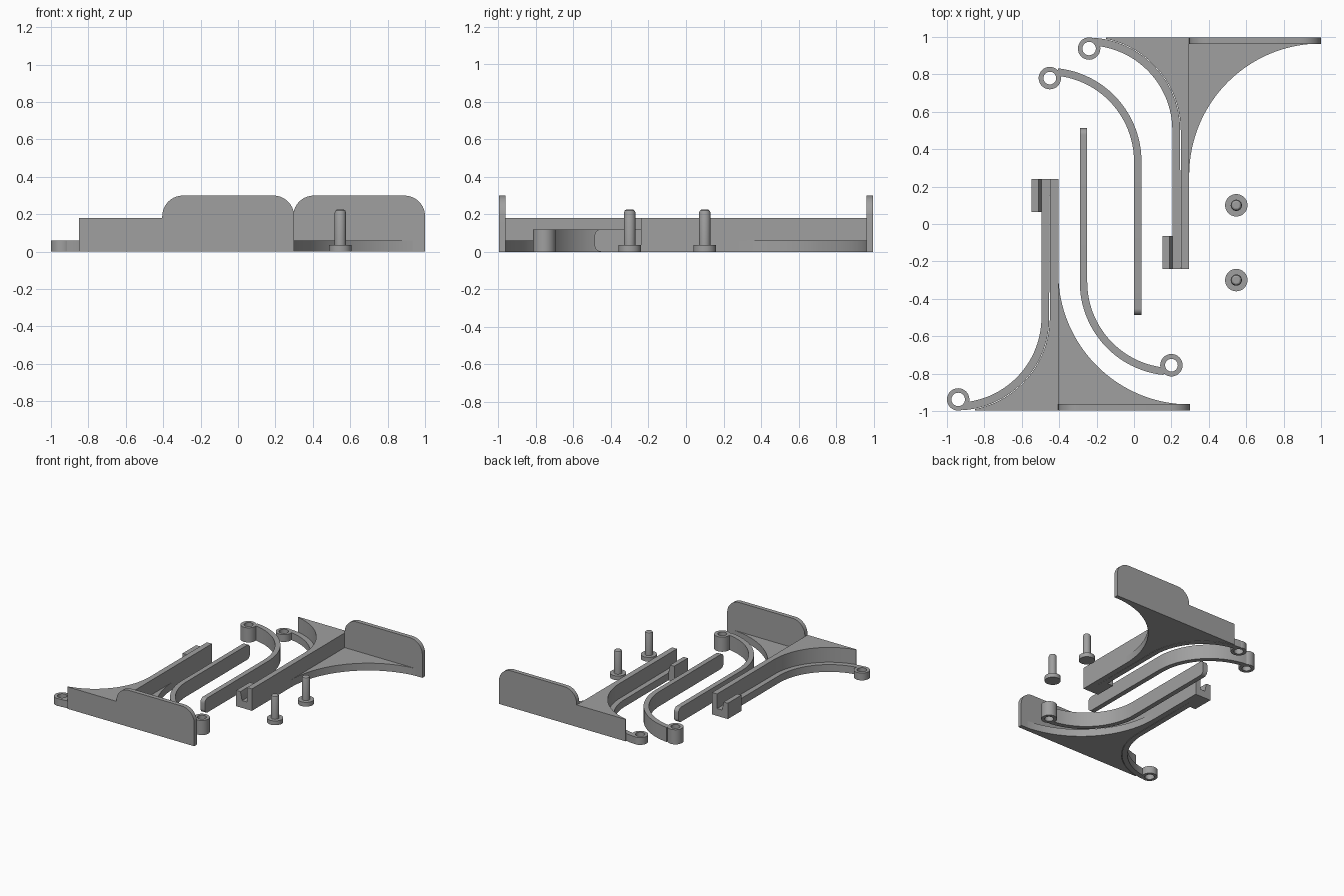
import bpy, bmesh, math

if "Cube" in bpy.data.objects:
    bpy.data.objects.remove(bpy.data.objects["Cube"])

grey = bpy.data.materials.new("plain_grey")
grey.diffuse_color = (0.35, 0.35, 0.35, 1)
grey.use_nodes = True
grey.node_tree.nodes["Principled BSDF"].inputs["Base Color"].default_value = grey.diffuse_color


def arc(cx, cy, r, a0, a1, n=24):
    """Points on a circular arc, angles in degrees."""
    return [(cx + r * math.cos(math.radians(a0 + (a1 - a0) * i / n)),
             cy + r * math.sin(math.radians(a0 + (a1 - a0) * i / n))) for i in range(n + 1)]


def prism(bm, pts, lo, hi, axis="z"):
    """Extrude a 2D outline along an axis: z uses (x,y), y uses (x,z), x uses (y,z)."""
    def place(p, d):
        return {"z": (p[0], p[1], d), "y": (p[0], d, p[1]), "x": (d, p[0], p[1])}[axis]
    a = [bm.verts.new(place(p, lo)) for p in pts]
    b = [bm.verts.new(place(p, hi)) for p in pts]
    bm.faces.new(a)
    bm.faces.new(b)
    for i in range(len(pts)):
        j = (i + 1) % len(pts)
        bm.faces.new((a[i], a[j], b[j], b[i]))


def box(bm, x0, x1, y0, y1, z0, z1):
    prism(bm, [(x0, y0), (x1, y0), (x1, y1), (x0, y1)], z0, z1)


def ring(bm, cx, cy, r_out, r_in, h, n=32):
    """Upright tube with a through hole."""
    prof = [(r_out, 0), (r_out, h), (r_in, h), (r_in, 0)]
    loops = [[bm.verts.new((cx + r * math.cos(math.tau * i / n),
                            cy + r * math.sin(math.tau * i / n), z)) for r, z in prof]
             for i in range(n)]
    for i in range(n):
        p, q = loops[i], loops[(i + 1) % n]
        for k in range(4):
            m = (k + 1) % 4
            bm.faces.new((p[k], q[k], q[m], p[m]))


def finish(bm, name, transform=None):
    """Turn the mesh into an object, optionally moving every point."""
    if transform:
        for v in bm.verts:
            v.co = transform(*v.co)
    bmesh.ops.recalc_face_normals(bm, faces=bm.faces)
    me = bpy.data.meshes.new(name)
    bm.to_mesh(me)
    bm.free()
    me.materials.append(grey)
    ob = bpy.data.objects.new(name, me)
    bpy.context.collection.objects.link(ob)
    bpy.ops.object.select_all(action="DESELECT")
    ob.select_set(True)
    bpy.context.view_layer.objects.active = ob
    bpy.ops.object.shade_smooth_by_angle(angle=math.radians(30))


BACK, END, EDGE = 0.997, -0.24, 0.295


def bracket(prefix, transform=None):
    # tall wall with curved flank and straight bar
    bm = bmesh.new()
    prism(bm, arc(-0.25, 0.5, 0.5, 78.5, 0) + [(0.25, END), (EDGE, END), (EDGE, BACK), (-0.15, BACK)], 0, 0.18)
    finish(bm, prefix + "_wall", transform)
    # low ledge following the wall, with hinge eye
    bm = bmesh.new()
    prism(bm, arc(-0.25, 0.5, 0.455, 84, 0) + [(0.205, END), (0.25, END)]
          + arc(-0.25, 0.5, 0.497, 0, 86)[1:], 0, 0.06)
    ring(bm, -0.24, 0.938, 0.06, 0.036, 0.06)
    finish(bm, prefix + "_ledge", transform)
    # clip lip at the end of the bar
    bm = bmesh.new()
    prism(bm, [(0.152, 0), (0.205, 0), (0.205, 0.06), (0.19, 0.13), (0.152, 0.13)], END, -0.065, "y")
    finish(bm, prefix + "_clip", transform)
    # thin curved gusset
    bm = bmesh.new()
    prism(bm, arc(1.0, 0.26, 0.705, 180, 90, 32) + [(EDGE, 0.965)], 0, 0.06)
    finish(bm, prefix + "_gusset", transform)
    # upright plate with rounded top corners
    bm = bmesh.new()
    prism(bm, [(EDGE, 0), (1.0, 0)] + arc(0.89, 0.19, 0.11, 0, 90, 10)
          + arc(EDGE + 0.11, 0.19, 0.11, 90, 180, 10), 0.962, BACK, "y")
    finish(bm, prefix + "_plate", transform)


bracket("back_bracket")
bracket("front_bracket", lambda x, y, z: (x - 0.7, -y, z))


def arm(name, transform=None):
    bm = bmesh.new()
    # curved section and hinge eye
    prism(bm, arc(-0.46, 0.335, 0.5, 0, 84) + arc(-0.46, 0.335, 0.46, 83, 0), 0, 0.12)
    ring(bm, -0.45, 0.78, 0.06, 0.034, 0.12)
    # straight section with rounded tip
    r = 0.035
    prism(bm, [(0.335, 0), (0.335, 0.12)] + arc(-0.487 + r, 0.12 - r, r, 90, 180, 8)
          + arc(-0.487 + r, r, r, 180, 270, 8), 0.0, 0.04, "x")
    finish(bm, name, transform)


arm("right_arm")
arm("left_arm", lambda x, y, z: (-0.25 - x, 0.025 - y, z))

# hinge pins: flat head, shaft with a bevelled tip
for name, py in (("back_pin", 0.1), ("front_pin", -0.3)):
    bm = bmesh.new()
    prof = [(0.06, 0), (0.06, 0.035), (0.03, 0.035), (0.03, 0.21), (0.026, 0.22), (0.018, 0.225)]
    n = 32
    rows = [[bm.verts.new((0.547 + r * math.cos(math.tau * i / n),
                           py + r * math.sin(math.tau * i / n), z)) for i in range(n)] for r, z in prof]
    for a, b in zip(rows, rows[1:]):
        for i in range(n):
            j = (i + 1) % n
            bm.faces.new((a[i], a[j], b[j], b[i]))
    bm.faces.new(rows[0])
    bm.faces.new(rows[-1])
    finish(bm, name)
